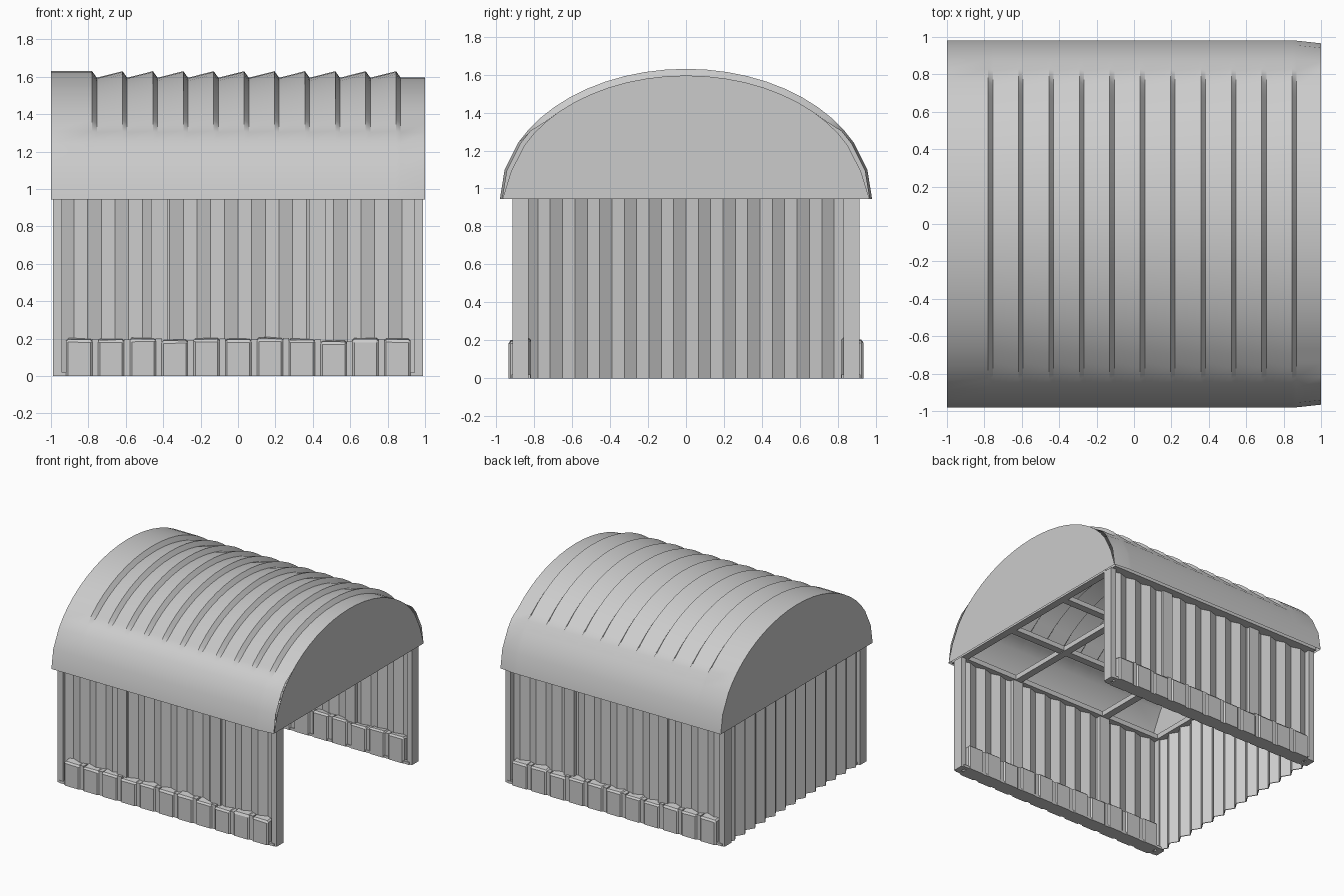
import bpy, bmesh, math, random

random.seed(4)
if "Cube" in bpy.data.objects:
    bpy.data.objects.remove(bpy.data.objects["Cube"])

grey = bpy.data.materials.new("plain_grey")
grey.use_nodes = True
COLOUR = (0.6, 0.6, 0.6, 1)
grey.diffuse_color = COLOUR
grey.node_tree.nodes["Principled BSDF"].inputs["Base Color"].default_value = COLOUR

EAVE = 0.945


def finish(name, bm, smooth=None):
    bmesh.ops.recalc_face_normals(bm, faces=bm.faces)
    mesh = bpy.data.meshes.new(name)
    bm.to_mesh(mesh)
    bm.free()
    mesh.materials.append(grey)
    if smooth:
        mesh.shade_smooth()
        mesh.set_sharp_from_angle(angle=math.radians(smooth))
    obj = bpy.data.objects.new(name, mesh)
    bpy.context.collection.objects.link(obj)
    return obj


def box(name, x, y, z, bevel=0):
    """Box from three (low, high) ranges."""
    bm = bmesh.new()
    bmesh.ops.create_cube(bm, size=1)
    for v in bm.verts:
        v.co = [r[0] + (c + 0.5) * (r[1] - r[0]) for c, r in zip(v.co, (x, y, z))]
    if bevel:
        top = [e for e in bm.edges if any(v.co.z > z[0] + 0.01 for v in e.verts)]
        bmesh.ops.bevel(bm, geom=top, offset=bevel, segments=1, affect='EDGES')
    return finish(name, bm)


def corrugated(name, length, pitch, depth, height):
    """Folded sheet running along local x, standing on z = 0."""
    bm = bmesh.new()
    count = round(2 * length / pitch)
    rows = []
    for i in range(count + 1):
        x = -length / 2 + i * length / count
        y = depth if i % 2 else -depth
        rows.append([bm.verts.new((x, y, z)) for z in (0, height)])
    for a, b in zip(rows, rows[1:]):
        bm.faces.new((a[0], b[0], b[1], a[1]))
    obj = finish(name, bm)
    mod = obj.modifiers.new("thickness", 'SOLIDIFY')
    mod.thickness = 0.008
    mod.offset = 0
    return obj


# Barrel roof: half ellipse swept along x with sawtooth ribs that fade at the haunches
STEP = math.pi / 28
angles = [0, 2 * STEP] + [i * STEP for i in range(4, 25)] + [26 * STEP, math.pi]
stations = [(-1, 0), (-0.78, 0)]
for k in range(11):
    low = -0.755 + k * 0.1625
    stations.append((low, 1))
    if k < 10:
        stations.append((low + 0.1375, 0))
stations.append((1, 1))

bm = bmesh.new()
rings = []
for x, dip in stations:
    ring = []
    for a in angles:
        fade = min(1, max(0, (math.sin(a) - 0.47) / 0.16))
        if x == 1:
            fade = max(fade, 0.4)
        inset = 0.035 * dip * fade
        ring.append(bm.verts.new((x, -(0.98 - inset) * math.cos(a),
                                  EAVE + (0.685 - inset) * math.sin(a))))
    rings.append(ring)
for r, s in zip(rings, rings[1:]):
    for i in range(len(angles) - 1):
        bm.faces.new((r[i], s[i], s[i + 1], r[i + 1]))
finish("barrel_roof", bm, 30)

# Flat gable ends closing the roof
for side, name in ((-1, "left_open_gable"), (1, "right_open_gable")):
    bm = bmesh.new()
    inset = 0.035 if side > 0 else 0
    pts = [(side, -(0.98 - inset * (1 if 0 < a < math.pi else 0.4)) * math.cos(a),
            EAVE + (0.685 - inset) * math.sin(a)) for a in angles]
    bm.faces.new([bm.verts.new(p) for p in pts])
    finish("solid_gable" if side < 0 else "entrance_gable", bm)

# Corrugated walls: two long sides and one closed end
for s, name in ((-1, "front"), (1, "back")):
    wall = corrugated(name + "_wall", 1.9, 0.145, 0.012, EAVE)
    wall.location.y = s * 0.875
end_wall = corrugated("end_wall", 1.69, 0.13, 0.02, EAVE)
end_wall.rotation_euler.z = math.pi / 2
end_wall.location.x = -0.965

for s, name in ((-1, "front"), (1, "back")):
    def span(a, b):
        return tuple(sorted((s * a, s * b)))

    # Corner and middle posts
    for x0, x1 in ((-0.99, -0.94), (0.945, 0.99)):
        box(name + "_corner_post", (x0, x1), span(0.83, 0.915), (0, EAVE))
    for x in (-0.42, 0.425):
        box(name + "_middle_post", (x - 0.045, x + 0.045), span(0.84, 0.9), (0, EAVE))

    # Eave beam and twin floor rails
    box(name + "_eave_beam", (-0.98, 0.98), span(0.83, 0.95), (EAVE, 0.985))
    box(name + "_inner_rail", (-0.97, 0.97), span(0.82, 0.85), (0, 0.02))
    box(name + "_outer_rail", (-0.97, 0.97), span(0.89, 0.92), (0, 0.02))

    # Row of rough footing blocks
    for k in range(11):
        x = -0.92 + k * 0.17
        top = (0.2 if k in (3, 8) else 0.212) + random.uniform(-0.005, 0.005)
        block = box(name + "_footing_block", (x, x + 0.143), span(0.815, 0.935),
                    (0, top), 0.012)
        for v in block.data.vertices:
            if v.co.z > 0.15:
                v.co.z -= max(0, abs(v.co.y) - 0.875) * 0.25 + random.uniform(0, 0.004)
        # narrow recessed filler between neighbours
        if k < 10:
            box(name + "_footing_joint", (x + 0.14, x + 0.173), span(0.825, 0.925),
                (0, top - 0.012))

# Roof frame: cross beams and long purlins at eave level
for x in (-0.955, -0.42, 0.425, 0.955):
    box("cross_beam", (x - 0.03, x + 0.03), (-0.84, 0.84), (EAVE, 0.985))
for y in (-0.3, 0.3):
    box("purlin", (-0.95, 0.95), (y - 0.03, y + 0.03), (0.95, 0.99))
